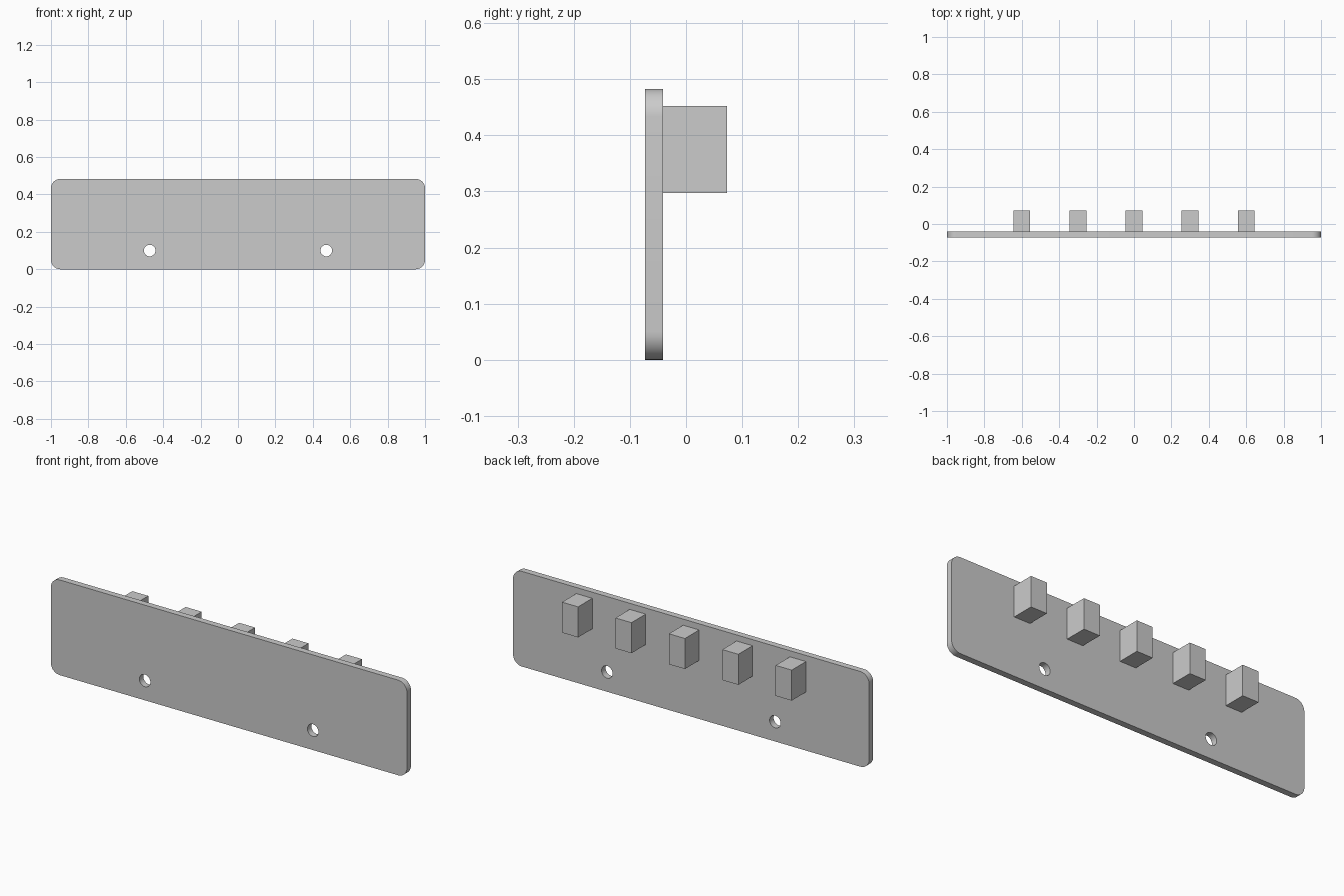
import bpy, bmesh
from math import pi, cos, sin, radians

if "Cube" in bpy.data.objects:
    bpy.data.objects.remove(bpy.data.objects["Cube"])

HEIGHT = 0.483
FRONT, BACK, PEG_END = -0.073, -0.041, 0.073
CORNER = 0.05


def arc(cx, cz, r, start, sweep, steps):
    return [(cx + r * cos(start + sweep * i / steps),
             cz + r * sin(start + sweep * i / steps)) for i in range(steps + 1)]


def add_outline(curve, points):
    spline = curve.splines.new('POLY')
    spline.points.add(len(points) - 1)
    for p, (x, z) in zip(spline.points, points):
        p.co = (x, z, 0, 1)
    spline.use_cyclic_u = True


# Back plate: rounded rectangle profile with two screw holes, extruded
curve = bpy.data.curves.new("back_plate", 'CURVE')
curve.dimensions = '2D'
curve.fill_mode = 'BOTH'
curve.extrude = (BACK - FRONT) / 2
outline = []
corners = [(1 - CORNER, HEIGHT - CORNER), (-1 + CORNER, HEIGHT - CORNER),
           (-1 + CORNER, CORNER), (1 - CORNER, CORNER)]
for i, (cx, cz) in enumerate(corners):
    outline += arc(cx, cz, CORNER, i * pi / 2, pi / 2, 10)
add_outline(curve, outline)
for x in (-0.472, 0.472):
    add_outline(curve, arc(x, 0.1, 0.031, 0, 2 * pi, 32)[:-1])

plate = bpy.data.objects.new("back_plate", curve)
bpy.context.collection.objects.link(plate)
plate.rotation_euler.x = pi / 2
plate.location.y = (FRONT + BACK) / 2
bpy.context.view_layer.objects.active = plate
plate.select_set(True)
bpy.ops.object.convert(target='MESH')
plate = bpy.context.object

# Weld caps to the rim so the plate is one closed solid
bm = bmesh.new()
bm.from_mesh(plate.data)
bmesh.ops.remove_doubles(bm, verts=bm.verts, dist=1e-5)
bmesh.ops.recalc_face_normals(bm, faces=bm.faces)
bm.to_mesh(plate.data)
bm.free()
bpy.ops.object.shade_smooth_by_angle(angle=radians(30))

# Row of five square pegs on the back
for i in range(5):
    bpy.ops.mesh.primitive_cube_add(
        size=1, location=((i - 2) * 0.3, (BACK + PEG_END) / 2, 0.3745))
    peg = bpy.context.object
    peg.name = f"peg_{i + 1}"
    peg.scale = (0.09, PEG_END - BACK, 0.155)
    bpy.ops.object.transform_apply(location=False, rotation=False, scale=True)
